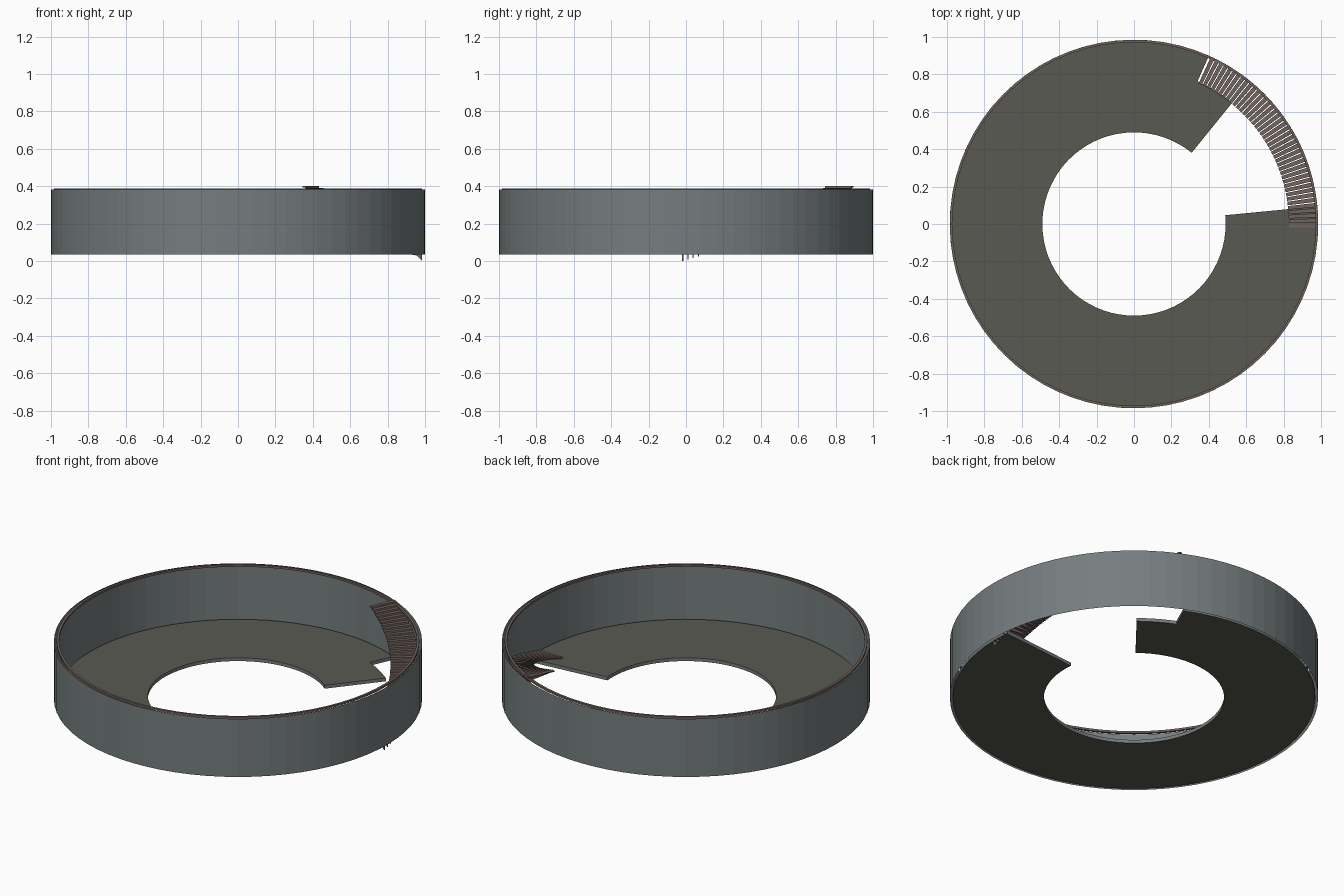
import bpy, bmesh, math
from mathutils import Vector

if "Cube" in bpy.data.objects:
    bpy.data.objects.remove(bpy.data.objects["Cube"])

def material(name, rgb):
    m = bpy.data.materials.new(name)
    m.diffuse_color = (*rgb, 1)
    m.use_nodes = True
    m.node_tree.nodes["Principled BSDF"].inputs["Base Color"].default_value = m.diffuse_color
    return m

GREY = material("blue grey wall", (0.18, 0.205, 0.21))
OLIVE = material("olive floor", (0.095, 0.102, 0.083))
BROWN = material("dull brown", (0.17, 0.125, 0.113))

def finish(bm, name, mats):
    bmesh.ops.remove_doubles(bm, verts=bm.verts, dist=1e-5)
    me = bpy.data.meshes.new(name)
    bm.to_mesh(me)
    bm.free()
    ob = bpy.data.objects.new(name, me)
    for m in mats:
        me.materials.append(m)
    bpy.context.collection.objects.link(ob)
    return ob

def polar(r, deg, z):
    a = math.radians(deg)
    return Vector((r * math.cos(a), r * math.sin(a), z))

def lathe(name, profile, closed, mat, n=72):
    bm = bmesh.new()
    rings = [[bm.verts.new(polar(r, 360 * i / n, z)) for r, z in profile] for i in range(n)]
    k = len(profile)
    for i in range(n):
        a, b = rings[i], rings[(i + 1) % n]
        for j in range(k if closed else k - 1):
            q = (j + 1) % k
            bm.faces.new((a[j], b[j], b[q], a[q]))
    return finish(bm, name, [mat])

# outer wall: a thin sheet, with a narrow rim strip inside its top
lathe("outer_wall", [(1.0, 0.035), (1.0, 0.383)], False, GREY)
lathe("top_rim", [(0.972, 0.376), (0.985, 0.376), (0.985, 0.388), (0.972, 0.388)], True, BROWN)

# ring floor with an open sector and a stairwell notch
R_IN, R_STAIR, R_OUT = 0.49, 0.835, 0.985
Z0, Z1 = 0.035, 0.055
bm = bmesh.new()

def sector(r0, r1, a0, a1, n):
    for i in range(n):
        s, e = a0 + (a1 - a0) * i / n, a0 + (a1 - a0) * (i + 1) / n
        bm.faces.new([bm.verts.new(polar(r, a, Z0)) for r, a in
                      ((r0, s), (r0, e), (r1, e), (r1, s))])

sector(R_IN, R_STAIR, 51, 66, 3)
sector(R_IN, R_STAIR, 66, 365.5, 60)
sector(R_STAIR, R_OUT, 66, 365.5, 60)
bmesh.ops.remove_doubles(bm, verts=bm.verts, dist=1e-5)
ext = bmesh.ops.extrude_face_region(bm, geom=bm.faces[:], use_keep_orig=True)
for v in ext["geom"]:
    if isinstance(v, bmesh.types.BMVert):
        v.co.z = Z1
bmesh.ops.recalc_face_normals(bm, faces=bm.faces)
for f in bm.faces:
    f.material_index = 0 if abs(f.normal.z) > 0.5 else 1
finish(bm, "ring_floor", [OLIVE, GREY])

# curved stair: thin treads, each with a hanging bracket at the wall
def prism(bm, pts, offset):
    a = [bm.verts.new(p) for p in pts]
    b = [bm.verts.new(p + offset) for p in pts]
    n = len(a)
    faces = [bm.faces.new(a), bm.faces.new(b[::-1])]
    for i in range(n):
        j = (i + 1) % n
        faces.append(bm.faces.new((a[i], b[i], b[j], a[j])))
    bmesh.ops.recalc_face_normals(bm, faces=faces)

STEPS = 41
treads, brackets = bmesh.new(), bmesh.new()
for i in range(STEPS):
    ang = -1.2 + 1.63 * i
    z = 0.06 + 0.34 * i / (STEPS - 1)
    r0, r1 = 0.828, 0.985
    prism(treads, [polar(r0, ang, z), polar(r1, ang, z),
                   polar(r1, ang + 1.3, z), polar(r0, ang + 1.3, z)], Vector((0, 0, -0.006)))
    shape = [(r1, -0.06), (0.955, -0.03), (r0, -0.01), (r0, -0.006), (r1, -0.006)]
    prism(brackets, [polar(r, ang, z + h) for r, h in shape], polar(0.006, ang + 90, 0))
finish(treads, "stair_treads", [BROWN])
finish(brackets, "stair_brackets", [BROWN])
